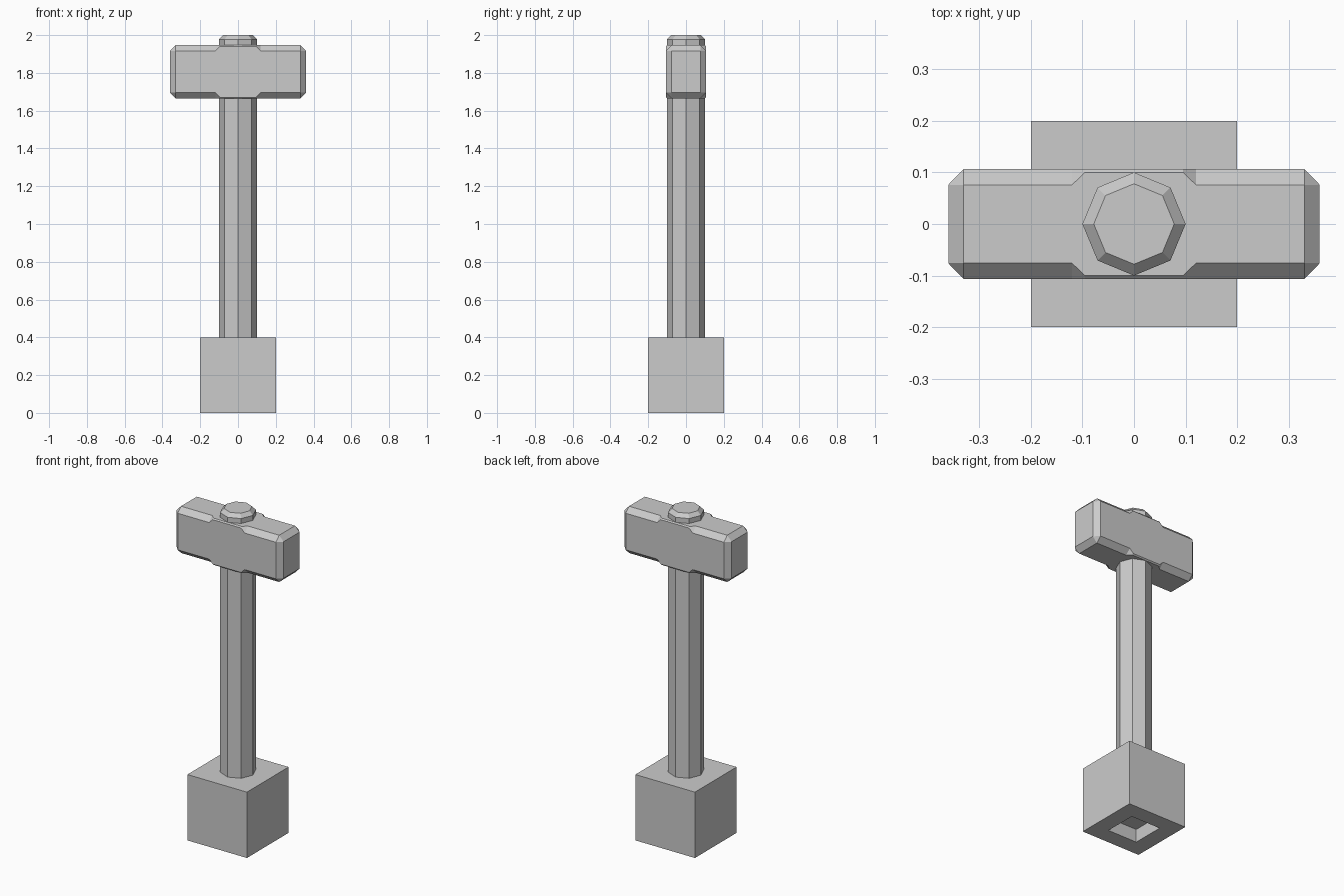
import bpy, bmesh
from math import cos, sin, pi

if "Cube" in bpy.data.objects:
    bpy.data.objects.remove(bpy.data.objects["Cube"])


def finish(bm, name):
    bmesh.ops.remove_doubles(bm, verts=bm.verts, dist=0.0001)
    bmesh.ops.recalc_face_normals(bm, faces=bm.faces)
    mesh = bpy.data.meshes.new(name)
    bm.to_mesh(mesh)
    bm.free()
    obj = bpy.data.objects.new(name, mesh)
    bpy.context.collection.objects.link(obj)
    return obj


def loft(name, sections):
    """Skin a list of equal-length closed sections and cap both ends."""
    bm = bmesh.new()
    rings = [[bm.verts.new(p) for p in s] for s in sections]
    n = len(rings[0])
    for a, b in zip(rings, rings[1:]):
        for i in range(n):
            j = (i + 1) % n
            bm.faces.new((a[i], a[j], b[j], b[i]))
    bm.faces.new(rings[0])
    bm.faces.new(rings[-1])
    return finish(bm, name)


def octagon(r, z):
    return [(r * cos(i * pi / 4), r * sin(i * pi / 4), z) for i in range(8)]


def square(h, z):
    return [(-h, -h, z), (h, -h, z), (h, h, z), (-h, h, z)]


def head_section(x, hy, hz, c, zc=1.806):
    """Rectangle across the head with its corners cut by c."""
    pts = [(hy, hz - c), (hy - c, hz), (c - hy, hz), (-hy, hz - c),
           (-hy, c - hz), (c - hy, -hz), (hy - c, -hz), (hy, c - hz)]
    return [(x, y, zc + z) for y, z in pts]


# Base block with a square socket underneath
loft("base_block", [square(0.1, 0.08), square(0.1, 0), square(0.2, 0), square(0.2, 0.4)])

# Octagonal handle running through the head, with a chamfered tip
loft("handle", [octagon(0.1, 0.39), octagon(0.1, 1.978), octagon(0.078, 2.0)])

# Hammer head: chamfered ends and edges, nearly square-edged around the handle
HY, HZ, C = 0.107, 0.142, 0.031
half = [(0.095, HY, HZ, 0.007), (0.12, HY, HZ, C),
        (0.33, HY, HZ, C), (0.36, HY - C, HZ - C, 0)]
stations = [(-x, *rest) for x, *rest in reversed(half)] + half
loft("hammer_head", [head_section(*s) for s in stations])
